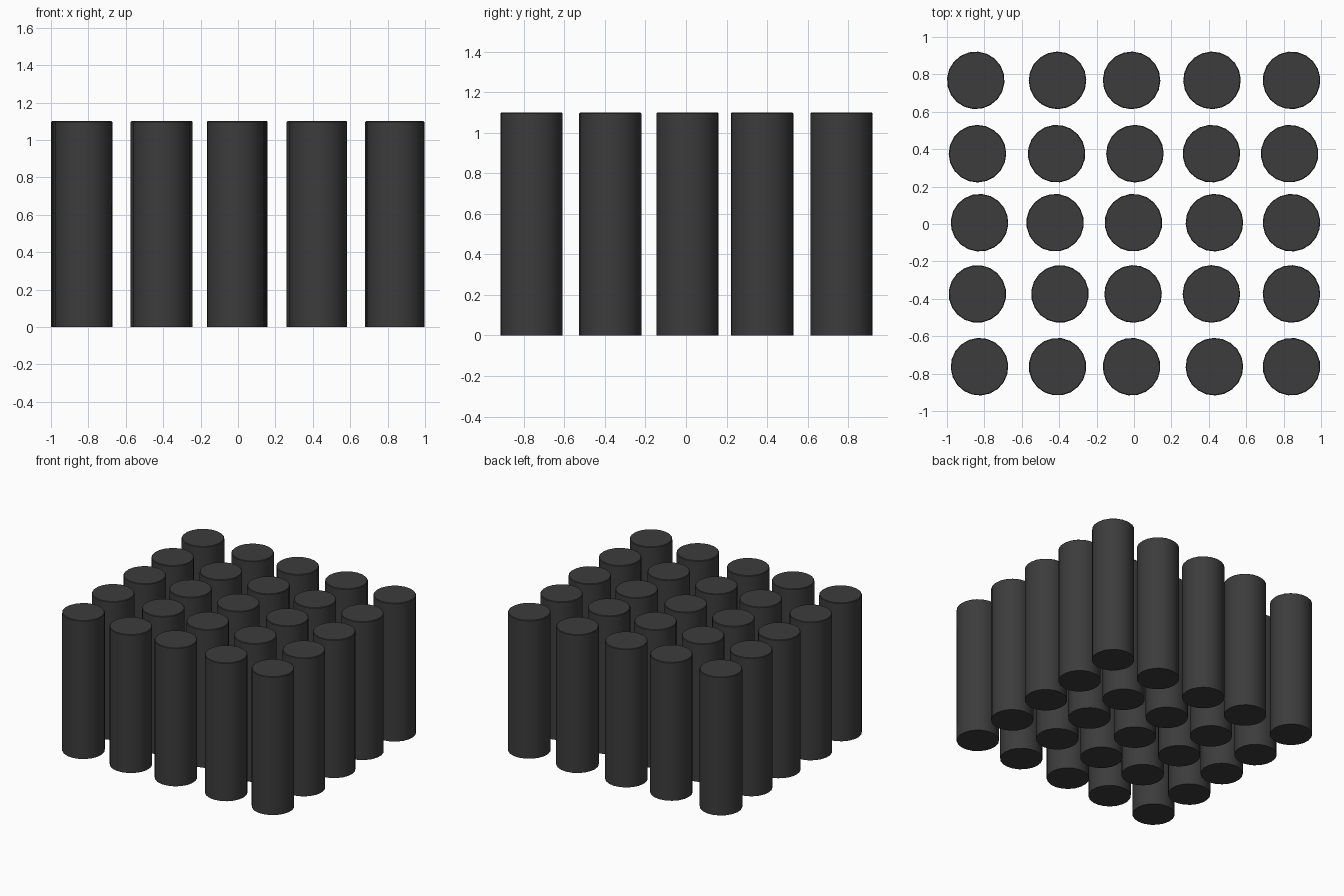
import bpy
import bmesh
import math
import random

random.seed(4)
cube = bpy.data.objects.get("Cube")
if cube:
    bpy.data.objects.remove(cube, do_unlink=True)

RADIUS, HEIGHT, SIDES = 0.154, 1.1, 20

# Single dark material
charcoal = bpy.data.materials.new("charcoal")
charcoal.use_nodes = True
colour = (0.045, 0.045, 0.045, 1)
charcoal.diffuse_color = colour
charcoal.node_tree.nodes["Principled BSDF"].inputs["Base Color"].default_value = colour

# Row depth, then the slightly uneven column positions in that row
rows = [
    (0.768, (-0.846, -0.409, -0.013, 0.417, 0.842)),
    (0.376, (-0.837, -0.414, 0.005, 0.414, 0.832)),
    (0.007, (-0.826, -0.422, -0.003, 0.430, 0.842)),
    (-0.374, (-0.837, -0.396, -0.005, 0.414, 0.842)),
    (-0.763, (-0.826, -0.409, -0.013, 0.430, 0.842)),
]


def make_post(name, x, y):
    """Upright round post with a finely eased top rim."""
    bm = bmesh.new()
    bmesh.ops.create_cone(bm, cap_ends=True, segments=SIDES,
                          radius1=RADIUS, radius2=RADIUS, depth=HEIGHT)
    bmesh.ops.translate(bm, verts=bm.verts, vec=(0, 0, HEIGHT / 2))
    rim = [e for e in bm.edges if all(v.co.z > HEIGHT / 2 for v in e.verts)]
    bmesh.ops.bevel(bm, geom=rim, offset=0.004, segments=1, affect='EDGES')
    mesh = bpy.data.meshes.new(name)
    bm.to_mesh(mesh)
    bm.free()
    mesh.materials.append(charcoal)
    post = bpy.data.objects.new(name, mesh)
    post.location = (x, y, 0)
    post.rotation_euler.z = random.uniform(0, math.tau)
    bpy.context.collection.objects.link(post)
    post.select_set(True)
    bpy.context.view_layer.objects.active = post


# Grid of posts
bpy.ops.object.select_all(action='DESELECT')
for r, (y, xs) in enumerate(rows, 1):
    for c, x in enumerate(xs, 1):
        make_post(f"post_row{r}_column{c}", x, y)
bpy.ops.object.shade_smooth_by_angle(angle=math.radians(30))
